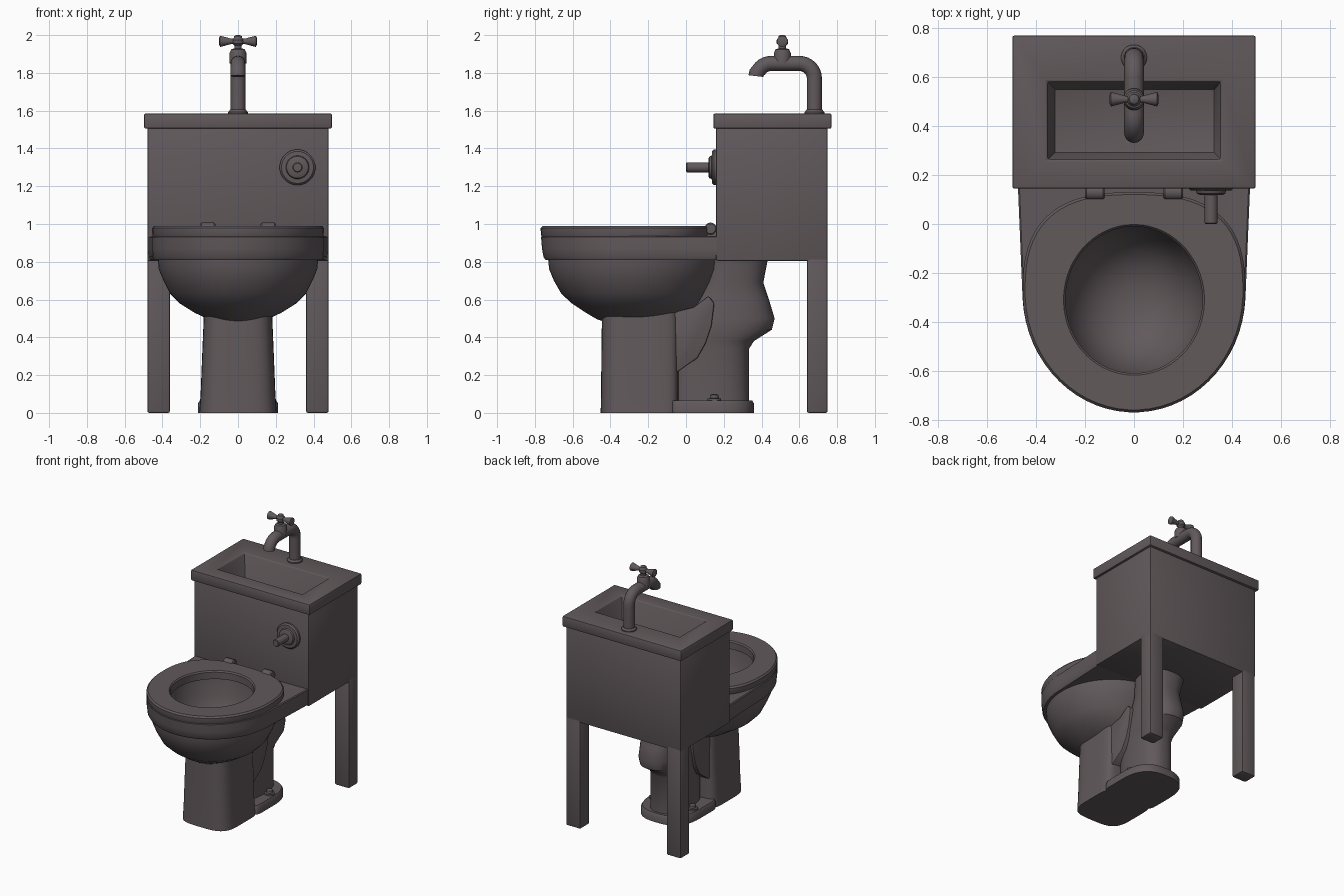
import bpy, bmesh, math
from mathutils import Matrix, Vector

if "Cube" in bpy.data.objects:
    bpy.data.objects.remove(bpy.data.objects["Cube"])

grey = bpy.data.materials.new("dark stone grey")
grey.diffuse_color = (0.12, 0.10, 0.105, 1)
grey.use_nodes = True
grey.node_tree.nodes["Principled BSDF"].inputs["Base Color"].default_value = grey.diffuse_color


def finish(name, bm, bevel=0.0, matrix=None):
    bmesh.ops.recalc_face_normals(bm, faces=bm.faces)
    if bevel:
        edges = [e for e in bm.edges if e.calc_face_angle(0) > 0.7]
        bmesh.ops.bevel(bm, geom=edges, offset=bevel, segments=2, profile=0.5, affect='EDGES')
    if matrix:
        bm.transform(matrix)
    me = bpy.data.meshes.new(name)
    bm.to_mesh(me)
    bm.free()
    me.materials.append(grey)
    ob = bpy.data.objects.new(name, me)
    bpy.context.collection.objects.link(ob)
    return ob


def loft(name, rings, closed=False, bevel=0.0, matrix=None):
    """Skin a stack of equal-sized rings; cap the ends, or join last to first."""
    bm = bmesh.new()
    vs = [[bm.verts.new(p) for p in r] for r in rings]
    n = len(vs[0])
    pairs = list(zip(vs, vs[1:]))
    if closed:
        pairs.append((vs[-1], vs[0]))
    else:
        bm.faces.new(vs[0])
        bm.faces.new(vs[-1])
    for a, b in pairs:
        for i in range(n):
            j = (i + 1) % n
            bm.faces.new((a[i], a[j], b[j], b[i]))
    return finish(name, bm, bevel, matrix)


def oval(cy, rx, front, back, z, e=1.0, ef=1.0, n=64):
    """Oval ring; e and ef square off the back and front halves."""
    pts = []
    for i in range(n):
        t = 2 * math.pi * (i + 0.5) / n
        c, s = math.cos(t), math.sin(t)
        p = e if s > 0 else ef
        x = math.copysign(abs(c) ** p, c) * rx
        y = math.copysign(abs(s) ** p, s) * (back if s > 0 else front)
        pts.append((x, cy + y, z))
    return pts


def rim(rx, front, z):
    """Rim outline: round front, straight sides flaring to meet the tank."""
    return [(x * (1 + .045 * min(max((y + .1) / .26, 0), 1)), y, z)
            for x, y, z in oval(C, rx, front, .62, z, .15)]


def rect(x0, x1, y0, y1, z):
    return [(x0, y0, z), (x1, y0, z), (x1, y1, z), (x0, y1, z)]


def lathe(name, profile, loc, axis=(0, 0, 1)):
    m = Matrix.Translation(loc) @ Vector((0, 0, 1)).rotation_difference(Vector(axis)).to_matrix().to_4x4()
    return loft(name, [oval(0, r, r, r, h, n=24) for r, h in profile], matrix=m)


# tank, hollow under the lid
loft("tank", [rect(-.48, .48, .16, .75, .805), rect(-.48, .48, .16, .75, 1.515),
              rect(-.45, .45, .19, .72, 1.515), rect(-.45, .45, .19, .72, 1.2)], bevel=.008)

# lid with sunken basin
loft("sink_lid", [rect(-.42, .42, .22, .69, 1.33), rect(-.42, .42, .22, .69, 1.505),
                  rect(-.497, .497, .145, .77, 1.505), rect(-.497, .497, .145, .77, 1.585),
                  rect(-.355, .355, .262, .582, 1.585), rect(-.325, .33, .29, .552, 1.375)], bevel=.008)

# rear legs
for side, label in ((-1, "left"), (1, "right")):
    loft(label + "_leg", [rect(side * .42 - .06, side * .42 + .06, .64, .75, z) for z in (0, .83)], bevel=.01)

# bowl: cavity, rim and outer hull in one skin
C = -.28
hull = [(.81, .425, .45, .45), (.76, .42, .445, .445), (.70, .395, .42, .42), (.63, .36, .38, .385),
        (.58, .31, .325, .355), (.53, .23, .25, .31), (.495, .155, .19, .25), (.475, .09, .13, .18)]
cavity = [(.56, .06), (.585, .13), (.63, .195), (.70, .245), (.80, .285), (.93, .30)]
loft("bowl", [oval(-.31, r, r * 1.04, r * 1.04, z) for z, r in cavity]
     + [rim(.45, .482, .936), rim(.456, .488, .93), rim(.456, .483, .87), rim(.453, .475, .825),
        rim(.445, .465, .81)]
     + [oval(C, rx, f, b, z) for z, rx, f, b in hull])

# seat ring
loft("seat", [oval(C, .448, .482, .40, .928, .75), oval(C, .454, .489, .41, .942, .75),
              oval(C, .455, .49, .41, .978, .75), oval(C, .445, .48, .40, .99, .75),
              oval(-.31, .288, .308, .308, .99), oval(-.31, .28, .30, .30, .98),
              oval(-.31, .28, .30, .30, .928)], closed=True)

# seat hinges
for side, label in ((-1, "left"), (1, "right")):
    lathe(label + "_hinge", [(.026, -.04), (.032, -.034), (.032, .034), (.026, .04)],
          (side * .16, .13, .975), (1, 0, 0))
    loft(label + "_hinge_block", [rect(side * .16 - .035, side * .16 + .035, .10, .158, z) for z in (.925, .98)])

# pedestal column
loft("pedestal", [oval(-.245, rx, f, .205, z, .3, .55) for z, rx, f in
                  ((0, .205, .207), (.10, .198, .205), (.30, .19, .203), (.54, .18, .20))])

# base plate
loft("base_plate", [oval(.11, r, .19, b, z, .75, .2) for z, r, b in
                    ((0, .212, .25), (.05, .212, .25), (.065, .203, .241))])

# trapway: vertical pipe with rear bulge
trap = [(.06, .13, -.08, .335), (.34, .13, -.08, .335), (.38, .135, -.08, .36), (.44, .145, -.06, .455),
        (.50, .145, -.02, .47), (.60, .14, .05, .44), (.69, .14, .09, .41), (.82, .16, .12, .435)]
loft("trapway", [oval((a + b) / 2, rx, (b - a) / 2, (b - a) / 2, z, .8, .8, 32) for z, rx, a, b in trap])

# web joining pedestal, bowl and trapway
web = [(-.12, .18), (-.04, .22), (.06, .29), (.105, .37), (.135, .46), (.15, .58), (.12, .62), (.04, .56), (-.12, .52)]
loft("pedestal_web", [[(x, y, z) for y, z in web] for x in (-.16, .16)], bevel=.008)

# floor bolts
for side, label in ((-1, "left"), (1, "right")):
    lathe(label + "_floor_bolt", [(.036, .055), (.036, .075), (.024, .078), (.022, .095), (.012, .10)],
          (side * .16, .15, 0))

# flush valve
lathe("flush_plate", [(.095, -.01), (.095, .012), (.085, .022), (.062, .024), (.058, .036), (.045, .042)],
      (.315, .16, 1.3), (0, -1, 0))
lathe("flush_pin", [(.027, 0), (.027, .155), (.022, .16)], (.315, .16, 1.3), (0, -1, 0))

# tap spout
path = [(.68, 1.57), (.68, 1.66), (.68, 1.76)]
path += [(.60 + .08 * math.cos(a), 1.77 + .08 * math.sin(a)) for a in [math.pi * k / 16 for k in range(1, 9)]]
path += [(.52, 1.85)]
path += [(.45 - .075 * math.sin(a), 1.775 + .075 * math.cos(a)) for a in [math.pi * k / 16 for k in range(0, 8)]]
path += [(.373, 1.80), (.371, 1.783)]
cu = bpy.data.curves.new("tap_spout", 'CURVE')
cu.dimensions = '3D'
cu.bevel_depth = .04
cu.bevel_resolution = 6
cu.use_fill_caps = True
# keep the end of the arc above the outlet
path = [p for k, p in enumerate(path) if not (k > 14 and k < len(path) - 2 and p[1] < 1.81)]
sp = cu.splines.new('POLY')
sp.points.add(len(path) - 1)
for p, (y, z) in zip(sp.points, path):
    p.co = (0, y, z, 1)
cu.materials.append(grey)
spout = bpy.data.objects.new("tap_spout", cu)
bpy.context.collection.objects.link(spout)
spout.select_set(True)
bpy.context.view_layer.objects.active = spout
bpy.ops.object.convert(target='MESH')

# tap flange, valve and handle
lathe("tap_flange", [(.053, 1.575), (.053, 1.592), (.042, 1.605)], (0, .68, 0))
lathe("tap_valve", [(.045, 1.85), (.045, 1.905), (.036, 1.925), (.02, 1.93), (.02, 1.945), (.03, 1.955),
                    (.03, 1.975), (.022, 1.985), (.02, 1.995), (.01, 2.0)], (0, .51, 0))
for side, label in ((-1, "left"), (1, "right")):
    lathe(label + "_tap_handle", [(.014, 0), (.014, .035), (.029, .09), (.029, .095), (.018, .10)],
          (0, .51, 1.967), (side, 0, 0))

# smooth shading with crisp edges
for ob in bpy.data.objects:
    ob.select_set(ob.type == 'MESH')
bpy.context.view_layer.objects.active = bpy.data.objects["bowl"]
bpy.ops.object.shade_smooth_by_angle(angle=math.radians(35))
